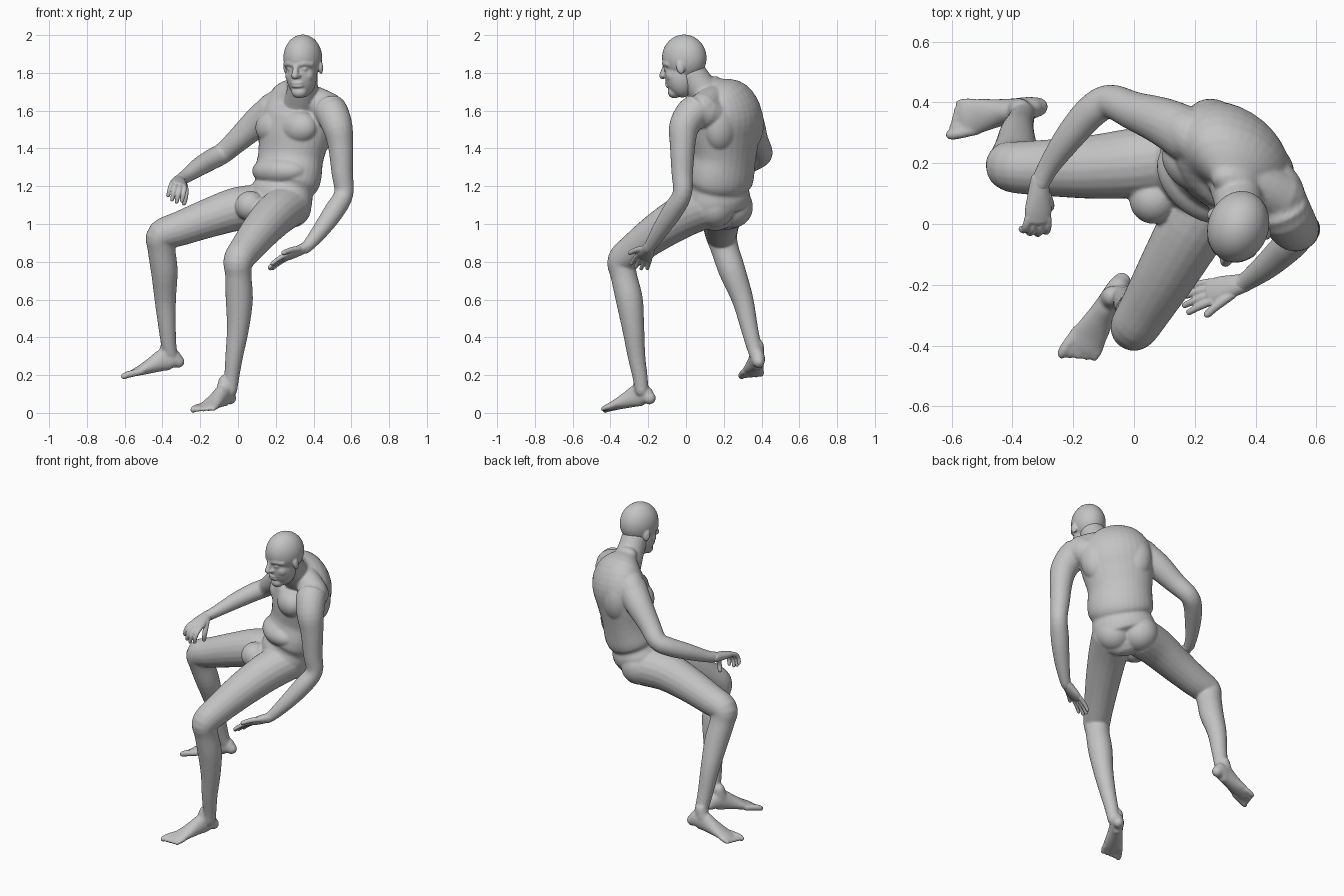
import bpy, bmesh, math
from mathutils import Vector, Matrix

cube = bpy.data.objects.get("Cube")
if cube:
    bpy.data.objects.remove(cube)

skin = bpy.data.materials.new("plain_grey")
skin.use_nodes = True
GREY = (0.55, 0.55, 0.55, 1)
skin.diffuse_color = GREY
skin.node_tree.nodes["Principled BSDF"].inputs["Base Color"].default_value = GREY

UP = Vector((0, 0, 1))
LEFT = Vector((0.77, -0.64, 0))      # the torso's own left
FRONT = Vector((-0.64, -0.77, 0))    # the way the chest faces


def spline(points, steps):
    """Smooth path through points of x, y, z, width, depth."""
    p = [Vector(q if len(q) == 5 else (*q, q[3])) for q in points]
    p = [p[0]] + p + [p[-1]]
    out = []
    for i in range(1, len(p) - 2):
        a, b, c, d = p[i - 1:i + 3]
        for k in range(steps):
            t = k / steps
            out.append((b * 2 + (c - a) * t + (a * 2 - b * 5 + c * 4 - d) * t * t
                        + (b * 3 - a - c * 3 + d) * t ** 3) / 2)
    return out + [p[-2]]


def tube(bm, points, side=LEFT, steps=4, sides=20):
    """Round-ended tube with oval sections; width lies along side."""
    path = spline(points, steps)
    pos = [Vector(q[:3]) for q in path]
    last = len(path) - 1
    sections = []
    for i, q in enumerate(path):
        tan = (pos[min(i + 1, last)] - pos[max(i - 1, 0)]).normalized()
        ring = [(pos[i], tan, q[3], q[4])]
        if i in (0, last):
            out = tan if i else -tan
            r = min(q[3], q[4])
            caps = [(pos[i] + out * r * math.sin(t), tan, q[3] * math.cos(t), q[4] * math.cos(t))
                    for t in (0.5, 1.0, 1.35)]
            ring = ring + caps if i else caps[::-1] + ring
        sections += ring
    loops = []
    for c, tan, a, b in sections:
        u = (side - tan * side.dot(tan)).normalized()
        v = tan.cross(u)
        angles = [math.tau * k / sides for k in range(sides)]
        loops.append([bm.verts.new(c + u * a * math.cos(t) + v * b * math.sin(t)) for t in angles])
    for lo, hi in zip(loops, loops[1:]):
        for k in range(sides):
            n = (k + 1) % sides
            bm.faces.new((lo[k], lo[n], hi[n], hi[k]))
    bm.faces.new(loops[0][::-1])
    bm.faces.new(loops[-1])


def blob(bm, centre, radii, turn=Matrix()):
    m = Matrix.Translation(centre) @ turn @ Matrix.Diagonal((*radii, 1))
    bmesh.ops.create_icosphere(bm, subdivisions=4, radius=1, matrix=m)


def finish(name, bm, voxel, smooth, matrix=Matrix()):
    """Fuse the overlapping forms into one smooth skin."""
    bmesh.ops.recalc_face_normals(bm, faces=bm.faces)
    mesh = bpy.data.meshes.new(name)
    bm.to_mesh(mesh)
    bm.free()
    mesh.transform(matrix)
    mesh.materials.append(skin)
    obj = bpy.data.objects.new(name, mesh)
    bpy.context.scene.collection.objects.link(obj)
    fuse = obj.modifiers.new("fuse", 'REMESH')
    fuse.mode = 'VOXEL'
    fuse.voxel_size = voxel
    fuse.use_smooth_shade = True
    soft = obj.modifiers.new("soften", 'SMOOTH')
    soft.factor = 0.5
    soft.iterations = smooth


def foot(bm, heel, toe, inner):
    """Wedge-shaped foot with five toes; inner is the big-toe side."""
    heel, d = Vector(heel), Vector(toe) - Vector(heel)
    d.normalize()
    w = UP.cross(d).normalized() * inner
    up = d.cross(w) * inner

    def at(s, h, x=0):
        return heel + d * s + up * h + w * x

    shape = [(.027, .036, .032, .034), (.055, .055, .038, .055), (.1, .06, .04, .06),
             (.16, .045, .046, .045), (.23, .028, .057, .028), (.28, .019, .056, .018)]
    tube(bm, [(*at(s, h), a, b) for s, h, a, b in shape], side=w)
    # Front of the ankle, sloping into the instep
    tube(bm, [(*at(.07, .13), .036), (*at(.09, .085), .04), (*at(.14, .06), .034)], side=w)
    for k in range(5):
        x = .048 - k * .0245
        r = .019 if k == 0 else .0145
        tip = .335 - .011 * k
        tube(bm, [(*at(.24, .021, x * .9), r), (*at(tip - .025, .018, x), r), (*at(tip, .012, x), r * .9)],
             side=w, steps=3, sides=10)


# Torso, neck and shoulders
body = bmesh.new()
tube(body, [(.20, .18, 1.05, .15, .08), (.21, .175, 1.09, .185, .138), (.23, .175, 1.15, .185, .147),
            (.245, .18, 1.195, .174, .136), (.255, .185, 1.225, .19, .152), (.265, .19, 1.27, .194, .155),
            (.28, .205, 1.36, .19, .148), (.30, .21, 1.48, .212, .16), (.325, .215, 1.58, .217, .16),
            (.335, .195, 1.66, .18, .125), (.335, .14, 1.72, .09, .06)], sides=32)
tube(body, [(.335, .15, 1.64, .095), (.342, .085, 1.715, .082), (.345, .03, 1.8, .076)])
tube(body, [(.175, .3, 1.61, .08), (.25, .24, 1.65, .078), (.335, .17, 1.665, .08),
            (.41, .13, 1.65, .078), (.48, .09, 1.61, .085)], side=UP)
torso_turn = Matrix.Rotation(math.atan2(LEFT.y, LEFT.x), 4, 'Z')
for s in (-1, 1):
    # Chest, shoulder blades and buttocks
    blob(body, Vector((.305, .2, 1.51)) + FRONT * .075 + LEFT * .085 * s, (.11, .082, .09), torso_turn)
    blob(body, Vector((.315, .21, 1.53)) - FRONT * .05 + LEFT * .105 * s, (.105, .09, .15), torso_turn)
    blob(body, Vector((.2, .172, 1.09)) - FRONT * .035 + LEFT * .075 * s, (.11, .105, .11), torso_turn)
blob(body, Vector((.258, .18, 1.28)) + FRONT * .05, (.17, .118, .085), torso_turn)
blob(body, (.065, .08, 1.095), (.08, .08, .08))

# Legs and feet
tube(body, [(.27, .12, 1.10, .118), (.2, 0, 1.05, .115), (.12, -.14, .965, .103), (.045, -.268, .87, .088),
            (.002, -.337, .805, .08), (.002, -.33, .73, .07), (.007, -.30, .6, .072),
            (0, -.28, .45, .059), (-.02, -.262, .3, .047), (-.033, -.243, .19, .04), (-.04, -.235, .12, .036)])
tube(body, [(.13, .22, 1.09, .12), (0, .2, 1.08, .116), (-.15, .187, 1.033, .104), (-.3, .185, .978, .092),
            (-.40, .188, .94, .084), (-.405, .205, .87, .074), (-.39, .245, .75, .071), (-.385, .3, .6, .057),
            (-.375, .335, .45, .046), (-.365, .36, .35, .04), (-.355, .37, .31, .036)], side=Vector((0, 1, 0.1)))
foot(body, (-.025, -.165, .045), (-.195, -.45, .004), -1)
foot(body, (-.283, .39, .24), (-.605, .342, .182), 1)

# Arms
tube(body, [(.465, .115, 1.59, .09), (.49, .05, 1.6, .09), (.525, -.008, 1.52, .081), (.543, -.018, 1.42, .068),
            (.552, -.02, 1.27, .057), (.56, -.02, 1.16, .051), (.51, -.07, 1.07, .054), (.44, -.135, .97, .045),
            (.375, -.185, .89, .033), (.35, -.2, .87, .03)])
tube(body, [(.185, .29, 1.6, .092), (.1, .335, 1.535, .08), (0, .372, 1.445, .064), (-.08, .403, 1.375, .056),
            (-.14, .37, 1.342, .055), (-.21, .29, 1.3, .049), (-.28, .19, 1.25, .036),
            (-.31, .13, 1.23, .031)], side=UP)
finish("body", body, 0.0065, 8)

# Head, built facing -y and then turned
head = bmesh.new()
blob(head, (0, 0, 0), (.1, .12, .123))
blob(head, (0, -.035, -.085), (.081, .083, .122))
blob(head, (0, -.082, -.17), (.042, .036, .034))
tube(head, [(0, -.108, -.02, .014), (0, -.123, -.05, .016), (0, -.135, -.075, .019)])
for z in (-.117, -.134):
    blob(head, (0, -.107, z), (.034, .018, .011))
for s in (-1, 1):
    tube(head, [(.012 * s, -.106, -.02, .016), (.04 * s, -.095, -.015, .018), (.07 * s, -.07, -.023, .016)], side=UP)
    blob(head, (.036 * s, -.094, -.045), (.02, .015, .012))
    blob(head, (.043 * s, -.062, -.085), (.036, .038, .04))
    blob(head, (.014 * s, -.12, -.077), (.014, .016, .012))
    ear_turn = Matrix.Rotation(0.4 * s, 4, 'Z')
    blob(head, (.096 * s, .005, -.052), (.013, .022, .036), ear_turn)
pose = Matrix.Rotation(math.radians(-20), 4, 'Z') @ Matrix.Rotation(math.radians(9), 4, 'X')
finish("head", head, 0.005, 6, Matrix.Translation((.343, -.009, 1.88)) @ pose)


def hand(name, wrist, along, across, curl, thumb_lift):
    """Palm, four fingers and a thumb; fingers bend towards the ground."""
    wrist, d = Vector(wrist), Vector(along).normalized()
    w = Vector(across)
    w = (w - d * w.dot(d)).normalized()
    n = d.cross(w)
    if n.z > 0:
        n = -n
    bm = bmesh.new()

    def digit(start, heading, length, r):
        pts, p = [(*start, r)], start
        for j in range(3):
            t = curl * (j + 0.5)
            p = p + (heading * math.cos(t) + n * math.sin(t)) * length / 3
            pts.append((*p, r * (1 - 0.1 * j)))
        tube(bm, pts, side=w, steps=3, sides=10)

    shape = [(-.02, .03, .027), (.03, .038, .027), (.08, .045, .023), (.115, .042, .017)]
    tube(bm, [(*(wrist + d * s), a, b) for s, a, b in shape], side=w)
    for k, length in enumerate((.1, .115, .108, .088)):
        off = 1.5 - k
        digit(wrist + d * .108 + w * off * .022, (d + w * off * .08).normalized(), length, .013)
    digit(wrist + d * .035 + w * .028, (d + w * .5 + n * thumb_lift).normalized(), .11, .016)
    finish(name, bm, 0.004, 1)


hand("left_hand", (.352, -.197, .873), (-.88, -.23, -.42), (.2, -.9, .42), 0.1, -0.2)
hand("right_hand", (-.312, .125, 1.23), (-.04, -1, -.2), (1, 0, -.25), 0.6, 0.35)
